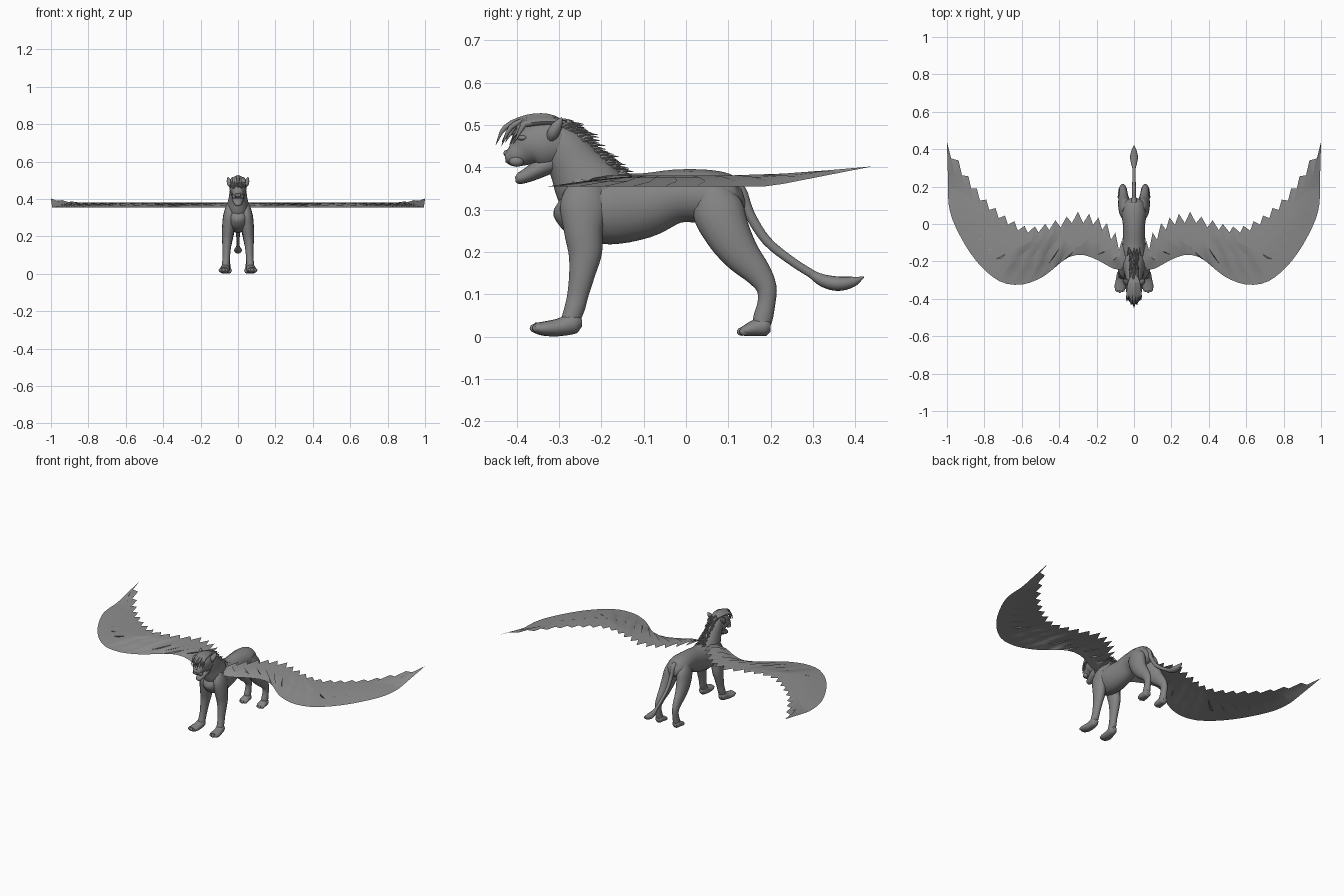
import bpy, bmesh, math, random
from mathutils import Vector

random.seed(4)
cube = bpy.data.objects.get("Cube")
if cube:
    bpy.data.objects.remove(cube, do_unlink=True)


def material(name, value):
    mat = bpy.data.materials.new(name)
    mat.use_nodes = True
    colour = (value, value, value, 1)
    mat.diffuse_color = colour
    mat.node_tree.nodes["Principled BSDF"].inputs["Base Color"].default_value = colour
    return mat


FUR = material("fur grey", 0.23)
FEATHER = material("feather grey", 0.27)


def spline(points, steps):
    """Smooth curve through points of any dimension."""
    p = [Vector(q) for q in points]
    p = [p[0] * 2 - p[1]] + p + [p[-1] * 2 - p[-2]]
    out = []
    for a, b, c, d in zip(p, p[1:], p[2:], p[3:]):
        for k in range(steps):
            t = k / steps
            out.append((b * 2 + (c - a) * t + (a * 2 - b * 5 + c * 4 - d) * t ** 2
                        + (b * 3 - a - c * 3 + d) * t ** 3) / 2)
    return out + [p[-2]]


def finish(name, bm, mat, mirror):
    mesh = bpy.data.meshes.new(name)
    bm.to_mesh(mesh)
    bm.free()
    obj = bpy.data.objects.new(name, mesh)
    bpy.context.collection.objects.link(obj)
    mesh.materials.append(mat)
    if mirror:
        obj.modifiers.new("Mirror", "MIRROR").use_mirror_merge = False
    bpy.ops.object.select_all(action="DESELECT")
    obj.select_set(True)
    bpy.context.view_layer.objects.active = obj
    bpy.ops.object.shade_smooth_by_angle(angle=math.radians(50))
    return obj


def add_loft(bm, stations, sides=16, steps=4):
    """Oval rings along a path; station = x, y, z, half width, half depth."""
    pts = spline(stations, steps)
    rings = []
    for i, p in enumerate(pts):
        a, b = pts[max(i - 1, 0)], pts[min(i + 1, len(pts) - 1)]
        tangent = (b - a).to_3d() if len(b) == 3 else Vector((b - a)[:3])
        tangent.normalize()
        side = Vector((1, 0, 0)) - tangent * tangent.x
        side.normalize()
        normal = tangent.cross(side)
        ring = []
        for k in range(sides):
            ang = math.tau * k / sides
            ring.append(bm.verts.new(Vector(p[:3]) + side * (math.cos(ang) * max(p[3], 0.0004))
                                     + normal * (math.sin(ang) * max(p[4], 0.0004))))
        rings.append(ring)
    faces = [bm.faces.new(rings[0]), bm.faces.new(rings[-1])]
    for r, s in zip(rings, rings[1:]):
        for k in range(sides):
            n = (k + 1) % sides
            faces.append(bm.faces.new((r[k], r[n], s[n], s[k])))
    bmesh.ops.recalc_face_normals(bm, faces=faces)


def loft(name, *paths, mirror=False, sides=16, steps=4):
    bm = bmesh.new()
    for path in paths:
        add_loft(bm, path, sides, steps)
    return finish(name, bm, FUR, mirror)


def ellipsoid(name, centre, size, mirror=False):
    bm = bmesh.new()
    bmesh.ops.create_uvsphere(bm, u_segments=14, v_segments=8, radius=1)
    bmesh.ops.scale(bm, vec=size, verts=bm.verts)
    bmesh.ops.translate(bm, vec=centre, verts=bm.verts)
    return finish(name, bm, FUR, mirror)


# Trunk and neck
loft("body", [(0, .135, .335, .02, .02), (0, .115, .33, .05, .05), (0, .06, .33, .066, .063),
              (0, -.02, .332, .058, .063), (0, -.1, .31, .062, .077), (0, -.18, .302, .07, .084),
              (0, -.25, .305, .064, .075), (0, -.285, .312, .045, .05), (0, -.3, .32, .02, .022)])
loft("neck", [(0, -.19, .31, .06, .075), (0, -.23, .355, .06, .08), (0, -.262, .405, .05, .064),
              (0, -.29, .45, .043, .052), (0, -.31, .48, .034, .036)])

# Head
loft("head", [(0, -.268, .465, .016, .02), (0, -.29, .46, .038, .046), (0, -.33, .455, .045, .058),
              (0, -.365, .45, .041, .05), (0, -.39, .435, .031, .034), (0, -.41, .426, .026, .025),
              (0, -.427, .424, .014, .012)])
loft("lower_jaw", [(0, -.31, .415, .03, .025), (0, -.345, .397, .031, .022),
                   (0, -.375, .381, .024, .017), (0, -.395, .373, .018, .013), (0, -.403, .372, .008, .006)])
ellipsoid("nose", (0, -.422, .433), (.014, .009, .008))
ellipsoid("eye", (.026, -.383, .456), (.009, .008, .006), mirror=True)
ellipsoid("brow", (.022, -.385, .469), (.016, .014, .007), mirror=True)
ellipsoid("cheek", (.018, -.4, .414), (.014, .018, .013), mirror=True)
loft("ear", [(.03, -.32, .465, .012, .01), (.041, -.313, .482, .017, .015),
             (.049, -.303, .5, .012, .012), (.055, -.293, .517, .001, .002)], mirror=True, sides=10)

# Legs
loft("front_leg", [(.038, -.23, .365, .025, .04), (.045, -.24, .31, .034, .057),
                   (.052, -.242, .25, .033, .046), (.056, -.238, .2, .029, .04),
                   (.06, -.245, .15, .024, .031), (.062, -.255, .1, .02, .025),
                   (.064, -.262, .07, .02, .024), (.066, -.274, .035, .021, .022)], mirror=True)
loft("front_paw", [(.066, -.246, .034, .012, .01), (.067, -.263, .032, .023, .024),
                   (.07, -.3, .022, .027, .021), (.074, -.335, .019, .03, .017),
                   (.076, -.358, .021, .024, .012)], mirror=True)
loft("hind_leg", [(.035, .06, .35, .028, .038), (.042, .075, .3, .037, .06), (.05, .098, .245, .035, .054),
                  (.055, .13, .195, .029, .044), (.058, .17, .15, .022, .032), (.06, .19, .115, .018, .024),
                  (.06, .19, .08, .017, .021), (.06, .182, .045, .019, .023),
                  (.06, .177, .022, .02, .02)], mirror=True)
loft("hind_paw", [(.06, .2, .024, .014, .012), (.06, .188, .024, .022, .022), (.06, .165, .021, .025, .02),
                  (.06, .143, .015, .027, .014), (.06, .13, .012, .021, .009)], mirror=True)
for name, x, y, z in (("front_toe", .076, -.357, .02), ("hind_toe", .06, .132, .012)):
    for k in (-1, 0, 1):
        ellipsoid(f"{name}_{k + 2}", (x + k * .015, y + abs(k) * .006, z), (.009, .012, .01), mirror=True)

# Tail with its tuft
loft("tail", [(0, .1, .365, .014, .014), (0, .128, .345, .014, .014), (0, .15, .29, .011, .012),
              (0, .19, .227, .01, .011), (0, .25, .178, .009, .01), (0, .31, .14, .009, .01)])
loft("tail_tuft", [(0, .295, .148, .008, .009), (0, .325, .132, .016, .015), (0, .36, .125, .021, .017),
                   (0, .395, .13, .013, .012), (0, .42, .141, .001, .001)])

# Mane ridge, neck tufts and forelock
NECKLINE = [(-.335, .512), (-.29, .505), (-.25, .472), (-.2, .42), (-.16, .385)]
loft("mane_ridge", [(0, y, z - .008, .026 - .003 * i, .014) for i, (y, z) in enumerate(NECKLINE)])
tufts = []
for i, p in enumerate(spline(NECKLINE[1:], 8)):
    for row in (-1, 0, 1):
        x = row * .013 + random.uniform(-.004, .004)
        drop = .008 * abs(row)
        y, z = p.x + random.uniform(-.006, .006), p.y - drop
        size = random.uniform(.8, 1.2)
        tufts.append([(x, y - .012, z - .006, .007, .007), (x * 1.3, y + .008, z + .006, .006, .005),
                      (x * 1.5, y + .032 * size, z + .004 * size, .0005, .0005)])
loft("neck_tufts", *tufts, sides=6, steps=2)
locks = []
for i in range(15):
    x = (i - 7) * .0045
    reach = random.uniform(-.012, .008) + abs(x) * .9
    fall = random.uniform(-.012, .02)
    locks.append([(x * .5, -.285, .503, .007, .006), (x * .8, -.325, .518 - abs(x) * .3, .01, .008),
                  (x, -.375, .516 - abs(x) * .4, .009, .008),
                  (x * 1.15, -.415 + reach, .494, .006, .006),
                  (x * 1.2, -.437 + reach, .455 + fall, .0005, .0005)])
loft("forelock", *locks, sides=8, steps=3)

# Wings: thin sheets with a smooth leading edge and a toothed trailing edge
LEADING = [(.03, -.24), (.1, -.243), (.2, -.19), (.28, -.165), (.36, -.183), (.48, -.278), (.58, -.32),
           (.66, -.323), (.73, -.3), (.82, -.225), (.91, -.1), (.985, .07), (.995, .26), (1, .44)]
TIPS = [(.03, -.12), (.065, -.09), (.1, -.045), (.145, .005), (.19, .035), (.24, .055), (.3, .065),
        (.36, .04), (.42, .02), (.475, 0), (.53, -.012), (.585, -.01), (.64, .015), (.69, .045),
        (.74, .085), (.79, .13), (.84, .19), (.885, .255), (.938, .34), (1, .44)]
trailing = []
for a, b in zip(TIPS, TIPS[1:]):
    trailing += [Vector(a), Vector((a[0] * .7 + b[0] * .3, a[1] - .078))]
trailing.append(Vector(TIPS[-1]))
curve = spline(LEADING, 12)
lengths = [0]
for a, b in zip(curve, curve[1:]):
    lengths.append(lengths[-1] + (b - a).length)


def leading_at(t):
    goal = t * lengths[-1]
    for i in range(1, len(curve)):
        if lengths[i] >= goal - 1e-9:
            f = (goal - lengths[i - 1]) / (lengths[i] - lengths[i - 1])
            return curve[i - 1].lerp(curve[i], f)
    return curve[-1]


bm = bmesh.new()
columns = []
for i, back in enumerate(trailing):
    front = leading_at(i / (len(trailing) - 1))
    column = []
    for t, z in ((0, .355), (.3, .367), (.6, .376), (1, .381)):
        p = front.lerp(back, t)
        lift = max(0, p.y - .2) / .24
        column.append(bm.verts.new((p.x, p.y, z + (.402 - z) * min(lift, 1))))
    columns.append(column)
for a, b in zip(columns, columns[1:]):
    for k in range(3):
        face = bm.faces.new((a[k], b[k], b[k + 1], a[k + 1]))
        face.normal_update()
        if face.normal.z < 0:
            face.normal_flip()
bmesh.ops.remove_doubles(bm, verts=bm.verts, dist=1e-5)
finish("wing", bm, FEATHER, True)
